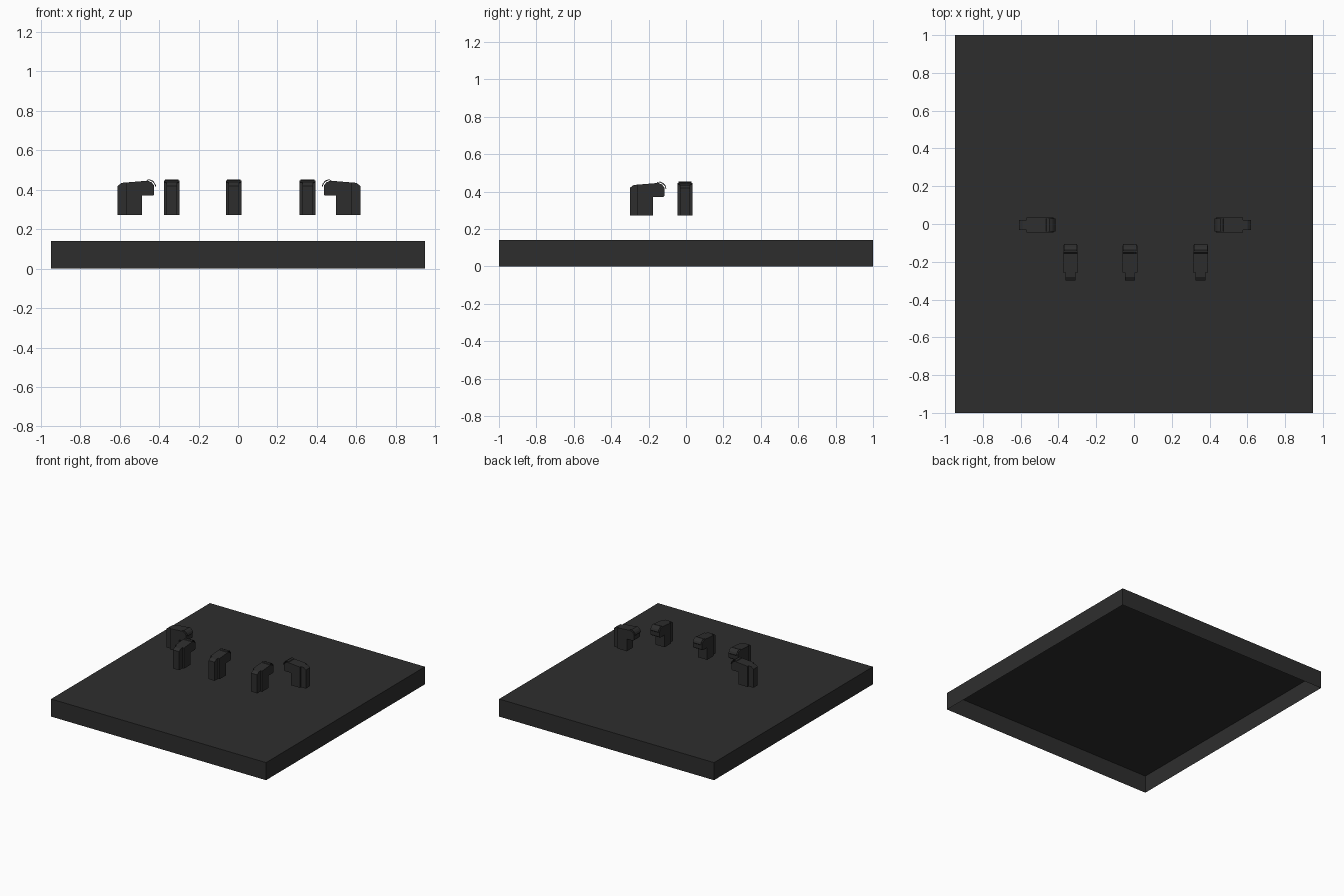
import bpy, bmesh, math
from mathutils import Matrix

if "Cube" in bpy.data.objects:
    bpy.data.objects.remove(bpy.data.objects["Cube"])

mat = bpy.data.materials.new("charcoal")
mat.diffuse_color = (0.027, 0.027, 0.027, 1)
mat.use_nodes = True
mat.node_tree.nodes["Principled BSDF"].inputs["Base Color"].default_value = mat.diffuse_color


def finish(bm, name):
    me = bpy.data.meshes.new(name)
    bm.to_mesh(me)
    bm.free()
    me.materials.append(mat)
    ob = bpy.data.objects.new(name, me)
    bpy.context.collection.objects.link(ob)
    return ob


def extrude_profile(bm, pts, width):
    """Prism of a (u, z) outline, centred across its width."""
    a = [bm.verts.new((u, -width / 2, z)) for u, z in pts]
    b = [bm.verts.new((u, width / 2, z)) for u, z in pts]
    faces = [bm.faces.new(a), bm.faces.new(b[::-1])]
    for i in range(len(pts)):
        j = (i + 1) % len(pts)
        faces.append(bm.faces.new((a[i], b[i], b[j], a[j])))
    bmesh.ops.recalc_face_normals(bm, faces=faces)


# Base tray: shallow box, open underneath
bm = bmesh.new()
bmesh.ops.create_cube(bm, size=1, matrix=Matrix.Translation((0, 0, 0.07))
                      @ Matrix.Diagonal((1.895, 2.0, 0.14, 1)))
bottom = [f for f in bm.faces if f.normal.z < -0.9]
bmesh.ops.delete(bm, geom=bottom, context='FACES_ONLY')
finish(bm, "base_tray")

# Clip outlines: u runs from the outer back to the hook tip
HOOK = [(0.042, 0.272), (0.123, 0.272), (0.123, 0.37), (0.178, 0.37),
        (0.185, 0.377), (0.185, 0.42), (0.172, 0.438), (0.15, 0.446),
        (0.042, 0.437)]
SPINE = [(0, 0.272), (0.042, 0.272), (0.042, 0.437), (0.02, 0.435), (0, 0.42)]
ARC = [(0.148, 0.45), (0.162, 0.453), (0.178, 0.446), (0.189, 0.434),
       (0.195, 0.418)]
FLAP = ARC + [(u - 0.003, z - 0.004) for u, z in reversed(ARC)]


def clip(name, x, y, angle):
    bm = bmesh.new()
    extrude_profile(bm, HOOK, 0.08)    # hooked body
    extrude_profile(bm, SPINE, 0.053)  # narrow rib on the back
    extrude_profile(bm, FLAP, 0.07)    # thin curved lip
    ob = finish(bm, name)
    ob.location = (x, y, 0)
    ob.rotation_euler.z = math.radians(angle)


# Side clips face each other, front clips face backwards
clip("clip_left", -0.61, -0.005, 0)
clip("clip_right", 0.62, -0.005, 180)
for i, x in enumerate((-0.336, -0.022, 0.353)):
    clip("clip_front_%d" % (i + 1), x, -0.30, 90)
